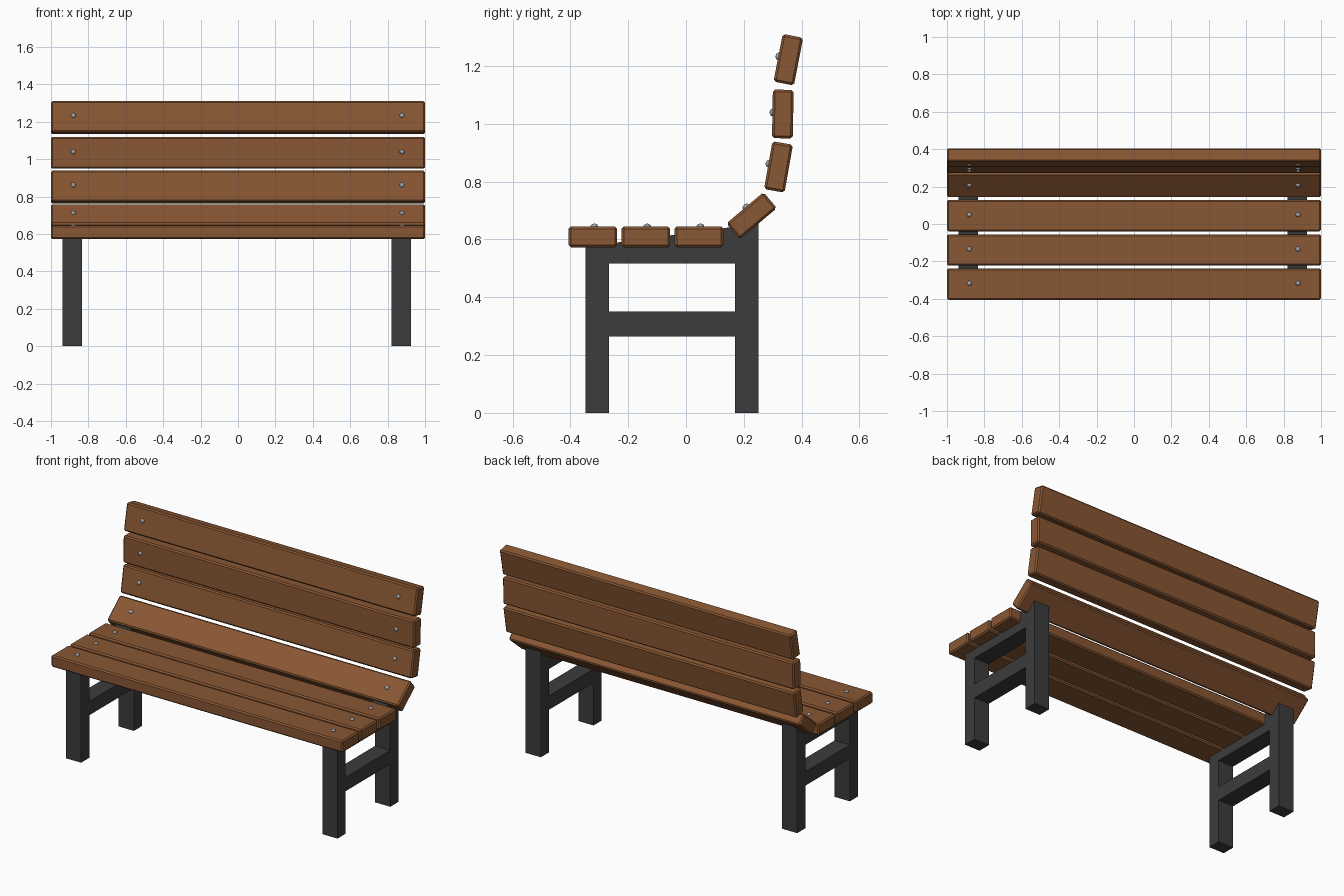
import bpy, bmesh, math
from mathutils import Matrix, Vector

if "Cube" in bpy.data.objects:
    bpy.data.objects.remove(bpy.data.objects["Cube"])


def material(name, col):
    m = bpy.data.materials.new(name)
    m.diffuse_color = (*col, 1)
    m.use_nodes = True
    m.node_tree.nodes["Principled BSDF"].inputs["Base Color"].default_value = m.diffuse_color
    return m


WOOD = material("brown wood", (0.25, 0.095, 0.033))
IRON = material("dark iron", (0.045, 0.045, 0.045))
STEEL = material("bolt steel", (0.33, 0.35, 0.38))


def make(name, bm, mat):
    bmesh.ops.recalc_face_normals(bm, faces=bm.faces)
    me = bpy.data.meshes.new(name)
    bm.to_mesh(me)
    bm.free()
    me.materials.append(mat)
    ob = bpy.data.objects.new(name, me)
    bpy.context.collection.objects.link(ob)
    return ob


W, T = 0.168, 0.072          # slat width and thickness
BOLT_X = (-0.88, 0.877)


def slat(name, y, z, deg):
    place = Matrix.Translation((0, y, z)) @ Matrix.Rotation(math.radians(deg), 4, 'X')
    # plank with chamfered edges
    bm = bmesh.new()
    bmesh.ops.create_cube(bm, size=1, matrix=Matrix.Diagonal((2, W, T, 1)))
    bmesh.ops.bevel(bm, geom=bm.edges[:], offset=0.008, segments=1, affect='EDGES')
    make(name, bm, WOOD).matrix_world = place
    # domed bolt heads
    bm = bmesh.new()
    for x in BOLT_X:
        bmesh.ops.create_uvsphere(bm, u_segments=16, v_segments=10, radius=0.013,
                                  matrix=Matrix.Translation((x, 0.005, T / 2)) @ Matrix.Diagonal((1, 1, 0.75, 1)))
    for f in bm.faces:
        f.smooth = True
    make(name + "_bolts", bm, STEEL).matrix_world = place


# seat slats, then the curved backrest (y, z, tilt)
for i, y in enumerate((-0.322, -0.139, 0.045)):
    slat(f"seat_slat_{i + 1}", y, 0.609, 0)
for i, (y, z, a) in enumerate(((0.227, 0.682, 40), (0.320, 0.851, 80),
                               (0.335, 1.034, 89), (0.354, 1.222, 79))):
    slat(f"back_slat_{i + 1}", y, z, a)


def extrude_profile(name, pts, x, width=0.104):
    bm = bmesh.new()
    f = bm.faces.new([bm.verts.new((x - width / 2, y, z)) for y, z in pts])
    r = bmesh.ops.extrude_face_region(bm, geom=[f])
    bmesh.ops.translate(bm, vec=(width, 0, 0),
                        verts=[v for v in r["geom"] if isinstance(v, bmesh.types.BMVert)])
    make(name, bm, IRON)


# leg frames: legs with sloping top rail, plus lower stretcher
F0, F1, B0, B1 = -0.347, -0.267, 0.17, 0.25
for side, x in (("left", -0.886), ("right", 0.874)):
    extrude_profile(side + "_leg_frame", [(F0, 0), (F1, 0), (F1, 0.517), (B0, 0.517), (B0, 0),
                                          (B1, 0), (B1, 0.655), (F0, 0.575)], x)
    extrude_profile(side + "_stretcher", [(F1, 0.264), (B0, 0.264), (B0, 0.35), (F1, 0.35)], x)
